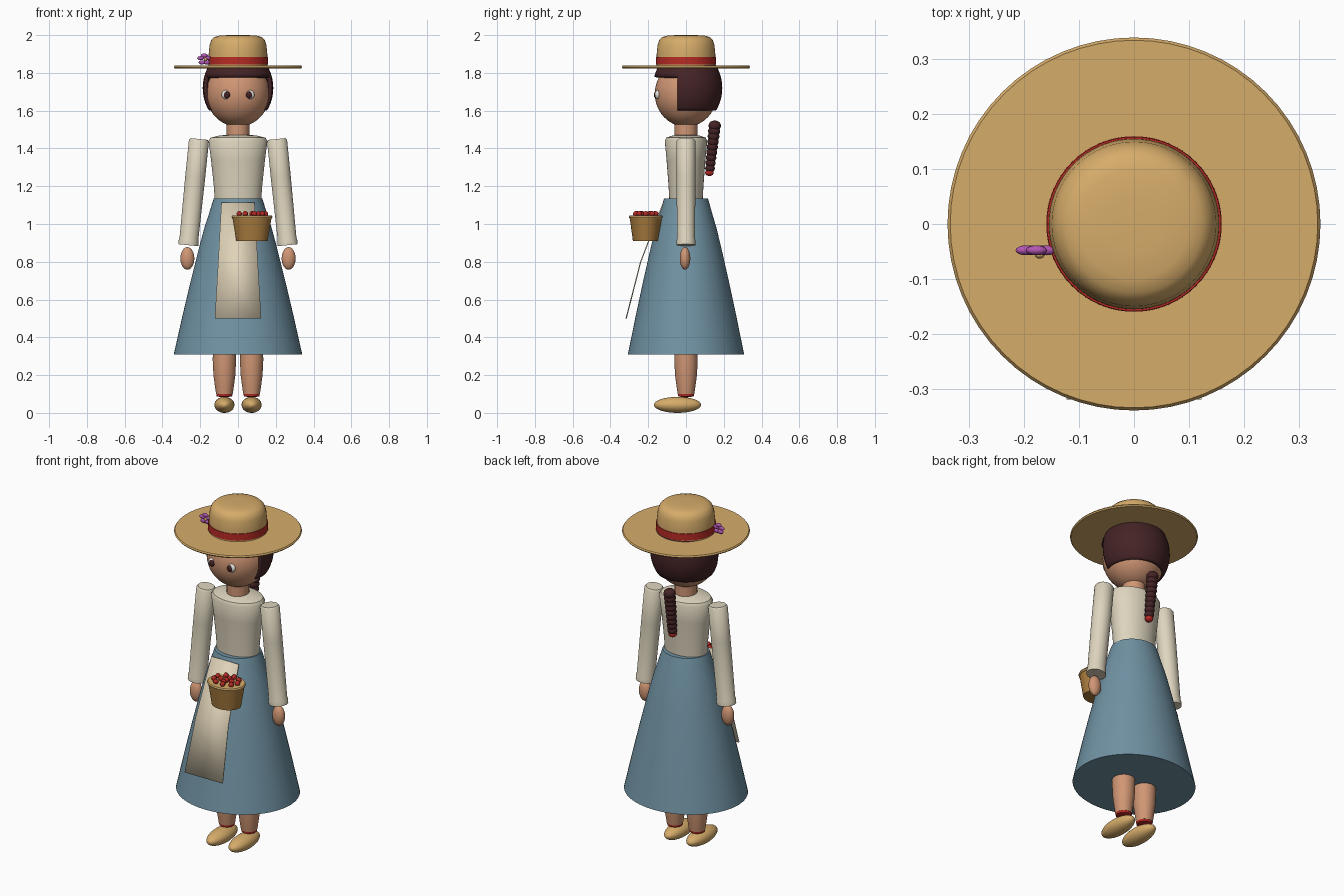
import bpy, bmesh, math
from mathutils import Vector

cube = bpy.data.objects.get("Cube")
if cube:
    bpy.data.objects.remove(cube, do_unlink=True)


def material(name, rgb):
    lin = [((c / 255 + 0.055) / 1.055) ** 2.4 for c in rgb]
    m = bpy.data.materials.new(name)
    m.use_nodes = True
    m.diffuse_color = (*lin, 1)
    m.node_tree.nodes["Principled BSDF"].inputs["Base Color"].default_value = (*lin, 1)
    return m


SKIN = material("skin", (208, 150, 116))
STRAW = material("straw", (214, 172, 106))
WICKER = material("wicker", (170, 124, 62))
BLUE = material("skirt blue", (112, 146, 163))
LINEN = material("linen", (222, 213, 190))
APRON = material("apron cream", (224, 211, 184))
HAIR = material("dark brown", (68, 35, 37))
RED = material("red", (182, 42, 36))
PURPLE = material("purple", (178, 86, 178))
WHITE = material("white", (238, 236, 230))


def finish(name, bm, mat, loc=(0, 0, 0), angle=40):
    bmesh.ops.recalc_face_normals(bm, faces=bm.faces)
    me = bpy.data.meshes.new(name)
    bm.to_mesh(me)
    bm.free()
    me.materials.append(mat)
    ob = bpy.data.objects.new(name, me)
    ob.location = loc
    bpy.context.collection.objects.link(ob)
    bpy.ops.object.select_all(action="DESELECT")
    ob.select_set(True)
    bpy.context.view_layer.objects.active = ob
    bpy.ops.object.shade_smooth_by_angle(angle=math.radians(angle))
    return ob


def ellipsoid_bm(size, seg=32):
    bm = bmesh.new()
    bmesh.ops.create_uvsphere(bm, u_segments=seg, v_segments=seg // 2, radius=1)
    bmesh.ops.scale(bm, vec=size, verts=bm.verts)
    return bm


def ellipsoid(name, loc, size, mat, seg=32):
    return finish(name, ellipsoid_bm(size, seg), mat, loc, 60)


def lathe(name, profile, mat, loc=(0, 0, 0), sy=1.0, seg=48):
    """Spin (radius, z) points around z; radius 0 closes an end."""
    bm = bmesh.new()
    vs = [bm.verts.new((r, 0, z)) for r, z in profile]
    es = [bm.edges.new(p) for p in zip(vs, vs[1:])]
    bmesh.ops.spin(bm, geom=vs + es, axis=(0, 0, 1), cent=(0, 0, 0),
                   angle=math.tau, steps=seg)
    bmesh.ops.remove_doubles(bm, verts=bm.verts, dist=1e-5)
    bmesh.ops.scale(bm, vec=(1, sy, 1), verts=bm.verts)
    return finish(name, bm, mat, loc)


# Head, neck and torso
ellipsoid("head", (0, 0, 1.69), (0.168, 0.165, 0.175), SKIN, 48)
lathe("neck", [(0, 1.44), (0.06, 1.44), (0.06, 1.56), (0, 1.56)], SKIN)
lathe("blouse", [(0, 1.11), (0.122, 1.11), (0.128, 1.2), (0.143, 1.34), (0.156, 1.44),
                 (0.145, 1.457), (0.1, 1.468), (0.055, 1.473), (0, 1.473)], LINEN, sy=0.72)

# Hair cap: trimmed shell with a face opening and a straight lower edge
FRINGE, NAPE, CHEEK = 1.78, 1.6, -0.045
bm = ellipsoid_bm((0.187, 0.184, 0.21), 48)
bmesh.ops.translate(bm, vec=(0, 0.008, 1.72), verts=bm.verts)
for co, no in (((0, 0, FRINGE), (0, 0, 1)), ((0, 0, NAPE), (0, 0, 1)), ((0, CHEEK, 0), (0, 1, 0))):
    bmesh.ops.bisect_plane(bm, geom=bm.verts[:] + bm.edges[:] + bm.faces[:],
                           plane_co=co, plane_no=no)
gone = []
for f in bm.faces:
    c = f.calc_center_median()
    if c.z < NAPE or (c.z < FRINGE and c.y < CHEEK):
        gone.append(f)
bmesh.ops.delete(bm, geom=gone, context="FACES")
hair = finish("hair", bm, HAIR)
shell = hair.modifiers.new("thickness", "SOLIDIFY")
shell.thickness = 0.02
shell.offset = -1

# Braid with a red tie
top, end = Vector((0, 0.152, 1.52)), Vector((0, 0.127, 1.295))
for i in range(9):
    t = i / 8
    r = 0.033 - 0.007 * t
    ellipsoid("braid_bead", top.lerp(end, t), (r, r, r * 0.85), HAIR, 20)
ellipsoid("braid_tie", (0, 0.124, 1.272), (0.023, 0.023, 0.018), RED, 20)

# Straw hat
lathe("hat_brim", [(0, 1.824), (0.335, 1.824), (0.34, 1.831), (0.335, 1.838), (0, 1.838)],
      STRAW, seg=64)
lathe("hat_crown", [(0.157, 1.83), (0.155, 1.9), (0.15, 1.95), (0.141, 1.975), (0.125, 1.99),
                    (0.1, 1.997), (0.05, 2.0), (0, 2.0)], STRAW, seg=64)
lathe("hat_band", [(0.155, 1.845), (0.16, 1.845), (0.159, 1.884), (0.153, 1.884)], RED, seg=64)

# Flower on the hat band
for i in range(5):
    a = math.radians(90 + 72 * i)
    petal = ellipsoid("flower_petal", (-0.178 + 0.02 * math.cos(a), -0.048, 1.872 + 0.02 * math.sin(a)),
                      (0.019, 0.009, 0.011), PURPLE, 16)
ellipsoid("flower_centre", (-0.172, -0.056, 1.872), (0.009, 0.007, 0.009), STRAW, 16)

# Skirt, closed underneath
lathe("skirt", [(0, 1.135), (0.128, 1.135), (0.135, 1.115), (0.152, 1.06), (0.178, 0.98),
                (0.205, 0.88), (0.25, 0.7), (0.295, 0.51), (0.34, 0.31), (0, 0.31)],
      BLUE, sy=0.905, seg=64)

# Apron: bent thin panel
bm = bmesh.new()
rows = [[bm.verts.new((s * w, y, z)) for s in (-1, 1)]
        for w, y, z in ((0.088, -0.122, 1.115), (0.105, -0.243, 0.8), (0.123, -0.32, 0.5))]
for a, b in zip(rows, rows[1:]):
    bm.faces.new((a[0], a[1], b[1], b[0]))
apron = finish("apron", bm, APRON, angle=10)
apron.modifiers.new("thickness", "SOLIDIFY").thickness = 0.006

# Paired parts: eyes, arms, hands, legs, shoes
for side, s in (("right", -1), ("left", 1)):
    ellipsoid(side + "_eye", (s * 0.064, -0.15, 1.685), (0.023, 0.015, 0.024), WHITE, 20)
    ellipsoid(side + "_pupil", (s * 0.059, -0.159, 1.684), (0.017, 0.011, 0.019), HAIR, 20)
    arm = lathe(side + "_sleeve", [(0, 0), (0.045, 0), (0.053, -0.01), (0.053, -0.2), (0.05, -0.53),
                                   (0.053, -0.54), (0.053, -0.565), (0, -0.565)],
                LINEN, (s * 0.206, 0, 1.45), sy=0.95, seg=32)
    arm.rotation_euler.y = -s * math.atan2(0.058, 0.57)
    ellipsoid(side + "_hand", (s * 0.268, -0.005, 0.818), (0.037, 0.028, 0.06), SKIN, 24)
    lathe(side + "_leg", [(0, 0.36), (0.06, 0.36), (0.062, 0.28), (0.058, 0.2), (0.05, 0.14),
                          (0.044, 0.1), (0, 0.1)], SKIN, (s * 0.072, 0, 0), seg=32)
    lathe(side + "_ankle_strap", [(0, 0.1), (0.043, 0.1), (0.041, 0.088), (0, 0.08)], RED,
          (s * 0.072, 0, 0), seg=32)
    ellipsoid(side + "_shoe", (s * 0.072, -0.045, 0.0425), (0.053, 0.125, 0.0425), STRAW)

# Basket with rim and berries
BX, BY, FLAT = 0.074, -0.213, 0.82
lathe("basket", [(0, 0.91), (0.083, 0.91), (0.103, 1.03), (0, 1.03)], WICKER, (BX, BY, 0), FLAT)
lathe("basket_rim", [(0, 1.03), (0.105, 1.03), (0.109, 1.037), (0.105, 1.045), (0, 1.045)],
      STRAW, (BX, BY, 0), FLAT)
for count, radius in ((1, 0), (4, 0.035), (9, 0.072)):
    for i in range(count):
        a = math.tau * i / count
        ellipsoid("berry", (BX + radius * math.cos(a), BY + radius * 0.75 * math.sin(a), 1.054),
                  (0.0145,) * 3, RED, 14)
